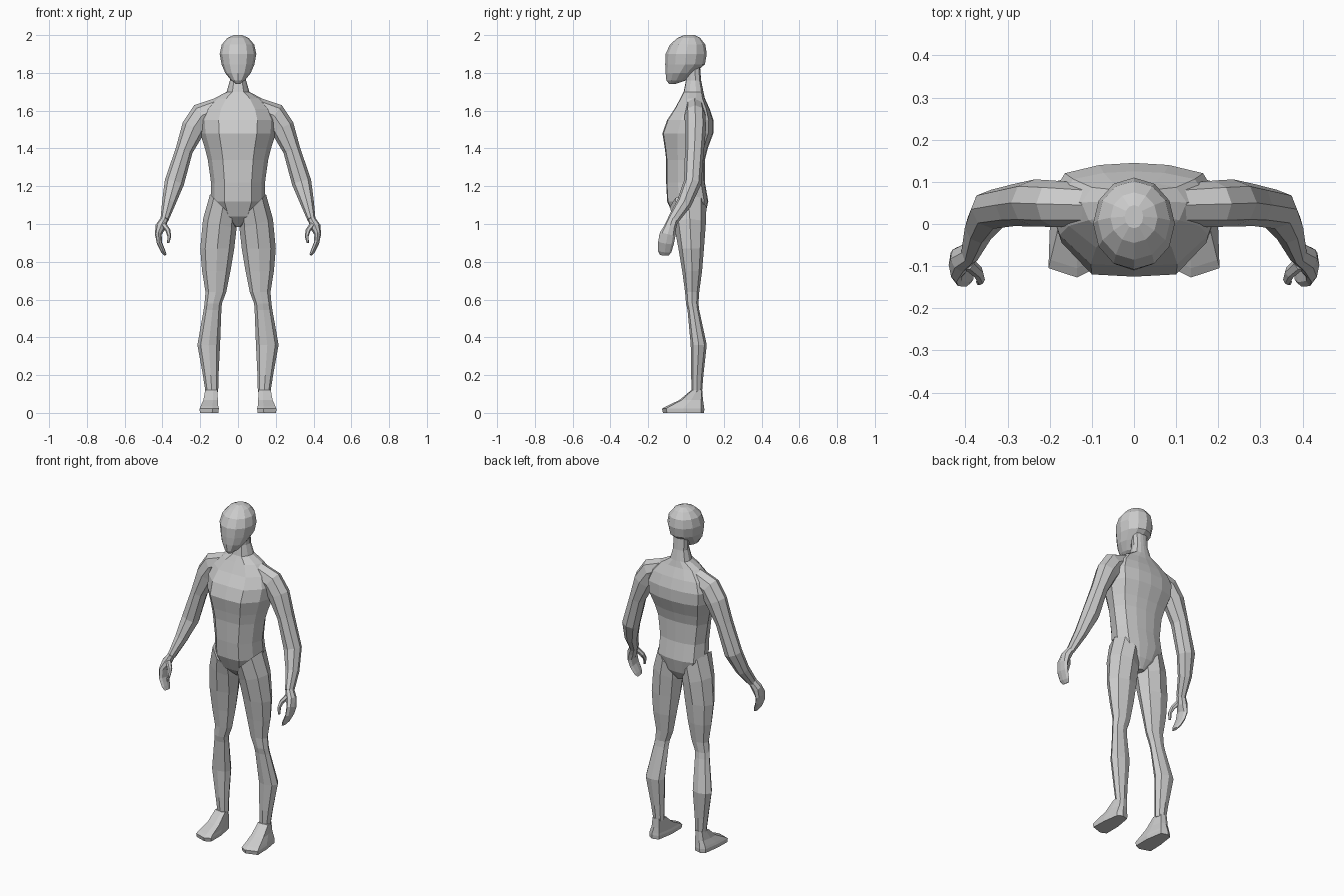
import bpy
import bmesh
from math import cos, sin, tau
from mathutils import Vector

default_cube = bpy.data.objects.get("Cube")
if default_cube:
    bpy.data.objects.remove(default_cube, do_unlink=True)

# One plain clay colour for the whole figure
grey = bpy.data.materials.new("clay_grey")
grey.use_nodes = True
colour = (0.6, 0.6, 0.6, 1.0)
grey.diffuse_color = colour
grey.node_tree.nodes["Principled BSDF"].inputs["Base Color"].default_value = colour


def skin_rings(name, rings, side=1):
    """Bridge equal-sized point rings into a closed flat-shaded mesh."""
    bm = bmesh.new()
    loops = [[bm.verts.new((p[0] * side, p[1], p[2])) for p in ring] for ring in rings]
    for lower, upper in zip(loops, loops[1:]):
        count = len(lower)
        for i in range(count):
            j = (i + 1) % count
            bm.faces.new((lower[i], lower[j], upper[j], upper[i]))
    bm.faces.new(loops[0])
    bm.faces.new(loops[-1])
    bmesh.ops.recalc_face_normals(bm, faces=bm.faces)
    mesh = bpy.data.meshes.new(name)
    bm.to_mesh(mesh)
    bm.free()
    mesh.materials.append(grey)
    part = bpy.data.objects.new(name, mesh)
    bpy.context.collection.objects.link(part)
    return part


def circle(count):
    return [(cos(tau * i / count), sin(tau * i / count)) for i in range(count)]


def mirrored(half):
    """Close a half outline that starts and ends on the centre line."""
    return half + [(-x, y) for x, y in reversed(half[1:-1])]


def stack(name, outline, sections, side=1):
    """Loft an outline through (z, x_min, x_max, y_front, y_back, tilt) sections."""
    rings = []
    for z, x_min, x_max, front, back, tilt in sections:
        cx, rx = (x_min + x_max) / 2, (x_max - x_min) / 2
        cy, ry = (front + back) / 2, (back - front) / 2
        rings.append([(cx + u * rx, cy + v * ry, z + tilt * u * rx) for u, v in outline])
    return skin_rings(name, rings, side)


def centred(sections):
    return [(z, -w, w, front, back, 0) for z, w, front, back in sections]


def limb(name, path, side, count=8):
    """Sweep an oval along (x, y, z, width, depth) stations."""
    centres = [Vector(p[:3]) for p in path]
    rings = []
    for i, (centre, station) in enumerate(zip(centres, path)):
        ahead = centres[min(i + 1, len(path) - 1)]
        behind = centres[max(i - 1, 0)]
        along = (ahead - behind).normalized()
        deep = Vector((0, 1, 0))
        deep = (deep - along * deep.dot(along)).normalized()
        wide = along.cross(deep)
        rings.append([centre + wide * (u * station[3]) + deep * (v * station[4])
                      for u, v in circle(count)])
    return skin_rings(name, rings, side)


# Torso and neck: flat chest, slanted flanks, broad back
torso_outline = mirrored([(0, -1), (.5, -.96), (.86, -.4), (1, .25),
                          (.8, .8), (.4, .96), (0, 1)])
stack("torso", torso_outline, centred([
    (.985, .02, -.01, .07),
    (1.04, .1, -.065, .1),
    (1.12, .145, -.1, .118),
    (1.22, .143, -.105, .1),
    (1.34, .16, -.105, .1),
    (1.4, .175, -.112, .115),
    (1.48, .2, -.125, .145),
    (1.55, .205, -.1, .145),
    (1.61, .18, -.06, .125),
    (1.665, .125, -.03, .1),
    (1.7, .06, -.012, .092),
    (1.76, .043, 0, .08),
    (1.83, .045, 0, .075),
]))

# Head: egg-shaped skull with a narrow forward chin
head_outline = mirrored([(sin(tau * i / 12), -cos(tau * i / 12)) for i in range(7)])
stack("head", head_outline, centred([
    (1.742, .012, -.09, -.055),
    (1.76, .036, -.104, 0),
    (1.8, .068, -.108, .045),
    (1.845, .087, -.11, .1),
    (1.9, .097, -.108, .11),
    (1.95, .086, -.085, .102),
    (1.985, .056, -.045, .075),
    (2, .022, -.01, .045),
]))

leg_sections = [
    (1.09, .012, .148, -.085, .108, 1),
    (1, .008, .185, -.065, .105, .3),
    (.87, .02, .2, -.04, .095, 0),
    (.75, .04, .19, -.02, .085, 0),
    (.64, .062, .172, -.005, .07, 0),
    (.58, .085, .177, 0, .066, 0),
    (.545, .088, .182, .008, .07, 0),
    (.36, .095, .215, .025, .11, 0),
    (.2, .103, .186, .027, .092, 0),
    (.11, .105, .172, .03, .085, 0),
]

foot_outline = [(-.8, -.85), (-.2, -1), (1, -.8), (.95, 0),
                (.7, .85), (.2, 1), (-.5, .9), (-.8, 0)]
foot_sections = [
    (0, .093, .202, -.122, .096, 0),
    (.022, .09, .203, -.127, .097, 0),
    (.035, .094, .198, -.105, .095, 0),
    (.068, .098, .183, -.035, .09, 0),
    (.12, .102, .174, .028, .086, 0),
]

arm_path = [
    (.1, .045, 1.615, .055, .05),
    (.19, .048, 1.575, .068, .055),
    (.235, .05, 1.51, .064, .056),
    (.285, .045, 1.39, .046, .05),
    (.337, .035, 1.22, .052, .047),
    (.367, -.01, 1.11, .036, .04),
    (.39, -.07, 1.02, .021, .03),
]

hand_path = [
    (.39, -.068, 1.025, .02, .028),
    (.41, -.083, .985, .028, .032),
    (.422, -.097, .945, .018, .042),
    (.416, -.106, .9, .014, .042),
    (.396, -.113, .855, .012, .036),
    (.385, -.115, .836, .007, .024),
]

thumb_path = [
    (.392, -.095, .995, .015, .016),
    (.37, -.115, .965, .013, .015),
    (.364, -.132, .935, .01, .012),
    (.369, -.138, .9, .006, .008),
]

# Limbs, once for each side
for label, side in (("left", 1), ("right", -1)):
    stack(label + "_leg", circle(8), leg_sections, side)
    stack(label + "_foot", foot_outline, foot_sections, side)
    limb(label + "_arm", arm_path, side)
    limb(label + "_hand", hand_path, side)
    limb(label + "_thumb", thumb_path, side, 6)
